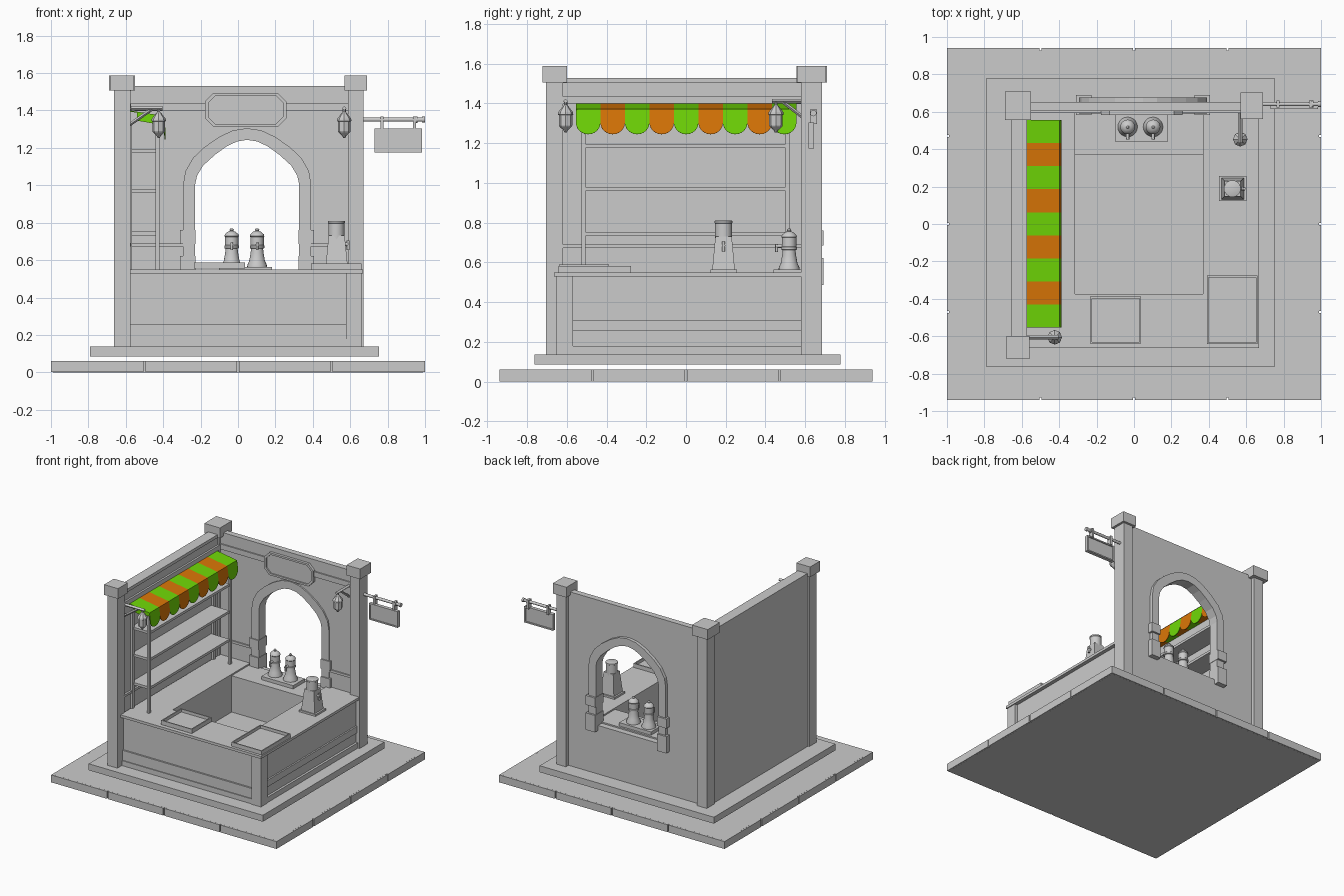
import bpy, bmesh, math
from mathutils import Vector

if "Cube" in bpy.data.objects:
    bpy.data.objects.remove(bpy.data.objects["Cube"])


def finish(name, bm, mat=None, smooth=False):
    bmesh.ops.recalc_face_normals(bm, faces=bm.faces)
    me = bpy.data.meshes.new(name)
    bm.to_mesh(me)
    bm.free()
    ob = bpy.data.objects.new(name, me)
    bpy.context.collection.objects.link(ob)
    if mat:
        me.materials.append(mat)
    if smooth:
        bpy.ops.object.select_all(action='DESELECT')
        ob.select_set(True)
        bpy.context.view_layer.objects.active = ob
        bpy.ops.object.shade_smooth_by_angle(angle=math.radians(35))
    return ob


def box(name, x0, x1, y0, y1, z0, z1, top=1.0):
    """Box from limits; top scales the upper face for a taper."""
    bm = bmesh.new()
    bmesh.ops.create_cube(bm, size=1)
    for v in bm.verts:
        k = top if v.co.z > 0 else 1
        v.co = ((x0 + x1) / 2 + v.co.x * (x1 - x0) * k,
                (y0 + y1) / 2 + v.co.y * (y1 - y0) * k,
                (z0 + z1) / 2 + v.co.z * (z1 - z0))
    return finish(name, bm)


def prism(name, pts, y0, y1, mat=None):
    """Extrude an xz outline along y."""
    bm = bmesh.new()
    f = bm.faces.new([bm.verts.new((x, y0, z)) for x, z in pts])
    r = bmesh.ops.extrude_face_region(bm, geom=[f])
    for v in r['geom']:
        if isinstance(v, bmesh.types.BMVert):
            v.co.y = y1
    return finish(name, bm, mat)


def lathe(name, x, y, prof, n=20):
    """Revolve (radius, z) points about a vertical axis."""
    bm = bmesh.new()
    rings = [[bm.verts.new((x + r * math.cos(2 * math.pi * i / n),
                            y + r * math.sin(2 * math.pi * i / n), z)) for i in range(n)] for r, z in prof]
    for a, b in zip(rings, rings[1:]):
        for i in range(n):
            bm.faces.new((a[i], a[(i + 1) % n], b[(i + 1) % n], b[i]))
    bm.faces.new(rings[0])
    bm.faces.new(rings[-1])
    return finish(name, bm, smooth=n > 8)


def rod(name, a, b, r, n=12):
    a, b = Vector(a), Vector(b)
    bm = bmesh.new()
    bmesh.ops.create_cone(bm, cap_ends=True, segments=n, radius1=r, radius2=r, depth=(b - a).length)
    q = Vector((0, 0, 1)).rotation_difference(b - a)
    for v in bm.verts:
        v.co = q @ v.co + (a + b) / 2
    return finish(name, bm, smooth=n > 8)


def material(name, col):
    m = bpy.data.materials.new(name)
    m.diffuse_color = (*col, 1)
    m.use_nodes = True
    m.node_tree.nodes["Principled BSDF"].inputs["Base Color"].default_value = m.diffuse_color
    return m


green = material("green_cloth", (.16, .68, .002))
orange = material("orange_cloth", (.7, .18, .002))

# floor plinth
box("floor_plinth", -.795, .75, -.758, .781, .089, .141)

# corner posts with caps
for x0, x1, y0, y1, c in ((-.667, -.58, .587, .687, .026), (.583, .668, .584, .688, .018),
                          (-.667, -.58, -.701, -.614, .018)):
    box("wall_post", x0, x1, y0, y1, .138, 1.52)
    box("post_cap", x0 - c, x1 + c, y0 - c, y1 + c, 1.51, 1.592)

# back wall with a pointed arch opening
C = .045
inner = [(.278, 1.01), (.268, 1.055), (.235, 1.11), (.172, 1.167), (.11, 1.212), (.055, 1.238), (0, 1.247)]
outer = [(.342, 1.01), (.33, 1.08), (.29, 1.15), (.23, 1.207), (.15, 1.263), (.075, 1.298), (0, 1.309)]


def arch(half, z):
    full = [(half[0][0], z)] + half
    return [(C - x, h) for x, h in full] + [(C + x, h) for x, h in full[-2::-1]]


prism("back_wall", [(-.6, .53)] + arch(inner, .53) + [(.6, .53), (.6, 1.535), (-.6, 1.535)], .608, .655)
box("back_wall_base", -.6, .6, .608, .655, .138, .53)
prism("arch_frame", arch(outer, .5) + arch(inner, .5)[::-1], .596, .68)
for s in (-1, 1):
    for z0, z1 in ((.49, .625), (.69, .765)):
        xs = sorted((C + s * .275, C + s * .358))
        box("arch_block", *xs, .588, .695, z0, z1)

# left wall and wall mouldings
box("left_wall", -.655, -.592, -.64, .62, .138, 1.51)
box("left_wall_cap", -.66, -.575, -.64, .62, 1.508, 1.533)
box("left_picture_rail", -.595, -.577, -.62, .6, 1.4, 1.438)
box("left_chair_rail", -.595, -.577, -.62, .6, .676, .695)
box("back_picture_rail", -.59, .59, .598, .612, 1.402, 1.444)
for x0, x1 in ((-.59, -.29), (.38, .59)):
    box("back_chair_rail", x0, x1, .598, .612, .676, .695)

# counter around a sunken middle; the back run sits slightly lower
for x0, x1, y0, y1, dx, dy, dz in ((-.585, .665, -.66, -.37, .03, .035, 0), (-.585, -.32, -.37, .608, 0, 0, 0),
                                   (.365, .665, -.37, .608, .03, 0, 0), (-.32, .365, .375, .608, 0, 0, .012)):
    box("counter_top", x0, x1, y0, y1, .532 - dz, .553 - dz)
    box("counter_body", x0, x1 - dx, y0 + dy, y1, .138, .532 - dz)
box("inner_floor", -.33, .38, -.38, .38, .138, .25)
box("counter_corner_post", .573, .657, -.65, -.566, .138, .532)
for z0, z1, d in ((.138, .184, .018), (.261, .315, .012)):
    box("counter_side_rail", .62, .635 + d, -.57, .592, z0, z1)
box("counter_front_skirting", -.58, .575, -.645, -.61, .138, .181)
box("counter_front_rail", -.58, .575, -.638, -.61, .181, .261)


# shallow trays
def tray(x0, x1, y0, y1, z0, z1, w=.009):
    box("tray_bottom", x0, x1, y0, y1, z0, z0 + .01)
    for a, b in ((x0, x0 + w), (x1 - w, x1)):
        box("tray_side", a, b, y0, y1, z0, z1)
    for a, b in ((y0, y0 + w), (y1 - w, y1)):
        box("tray_side", x0, x1, a, b, z0, z1)


tray(-.238, .034, -.636, -.384, .558, .592)
tray(.386, .656, -.638, -.272, .552, .585)

# shelf unit
for z in (.736, .964, 1.179):
    box("shelf", -.593, -.43, -.506, .504, z, z + .02)
for y in (-.523, .504):
    for x in (-.444, -.59):
        box("shelf_upright", x, x + .02, y, y + .022, .553, 1.33)

# striped awning with scalloped valance
W = 1.11 / 9
for i in range(9):
    y0 = -.55 + W * i
    bm = bmesh.new()
    a = [bm.verts.new(p) for p in ((-.59, y0, 1.405), (-.59, y0 + W, 1.405),
                                   (-.402, y0 + W, 1.375), (-.402, y0, 1.375))]
    bm.faces.new(a)
    edge = [bm.verts.new((-.392, y0 + W / 2 - W / 2 * math.cos(math.pi * k / 12),
                          1.307 - .058 * math.sin(math.pi * k / 12))) for k in range(13)]
    bm.faces.new([a[3]] + edge + [a[2]])
    ob = finish("awning_stripe", bm, orange if i % 2 else green)
    m = ob.modifiers.new("thickness", 'SOLIDIFY')
    m.thickness = .006
for y in (-.55, .554):
    prism("awning_end", [(-.545, 1.396), (-.4, 1.372), (-.4, 1.35), (-.46, 1.335), (-.545, 1.35)], y, y + .006, green)


# hanging lanterns on braced arms
def lantern(x, y, dx, dy, length):
    a = Vector((x, y, 1.415))
    d = Vector((dx, dy, 0))
    rod("lantern_arm", a - d * .02, a + d * length, .012, 4)
    rod("lantern_brace", a + d * .03, a + d * length + Vector((0, 0, -.09)), .009, 4)
    lathe("lantern", x, y, [(.006, 1.258), (.012, 1.27), (.031, 1.287), (.034, 1.293), (.034, 1.345), (.039, 1.348),
                            (.037, 1.36), (.014, 1.39), (.008, 1.395), (.008, 1.415)], 8)


lantern(-.428, -.602, -1, 0, .16)
lantern(.564, .457, 0, 1, .148)


# octagonal wall plaque
def octagon(x, z, hx, hz, c):
    return [(x - hx + c, z - hz), (x + hx - c, z - hz), (x + hx, z - hz + c), (x + hx, z + hz - c),
            (x + hx - c, z + hz), (x - hx + c, z + hz), (x - hx, z + hz - c), (x - hx, z - hz + c)]


prism("plaque_panel", octagon(.037, 1.407, .21, .083, .04), .597, .612)
out, inn = octagon(.037, 1.407, .218, .09, .045), octagon(.037, 1.407, .2, .075, .038)
for k in range(8):
    j = (k + 1) % 8
    prism("plaque_border", [out[k], out[j], inn[j], inn[k]], .587, .61)

# hanging side sign
rod("sign_rod", (.66, .645, 1.355), (.985, .645, 1.355), .011)
rod("sign_rod_tip", (.945, .645, 1.355), (.955, .645, 1.355), .018)
rod("sign_rod_end", (.98, .645, 1.355), (.995, .645, 1.355), .016)
for x in (.765, .94):
    box("sign_hanger", x - .008, x + .008, .627, .663, 1.3, 1.373)
box("sign_board", .733, .972, .626, .64, 1.182, 1.302)
for z in (1.178, 1.298):
    box("sign_border", .725, .98, .62, .648, z, z + .01)
for x in (.725, .97):
    box("sign_border", x, x + .01, .62, .648, 1.178, 1.308)

# twin dispensers on a base plate
box("dispenser_plate", -.105, .177, .444, .592, .54, .568)
for x in (-.038, .098):
    lathe("bell_dispenser", x, .523, [(.053, .566), (.052, .578), (.042, .6), (.035, .64), (.032, .665), (.039, .668),
                                      (.039, .68), (.036, .684), (.036, .728), (.039, .732), (.036, .742),
                                      (.02, .756), (.009, .76), (.012, .766), (.006, .774)])
    rod("dispenser_tap", (x, .5, .686), (x, .455, .686), .009)
    rod("tap_spout", (x, .46, .697), (x, .46, .657), .007)

# tall dispenser on a tapered stand
box("stand_plate", .45, .597, .128, .261, .55, .568)
box("tapered_stand", .464, .583, .136, .25, .566, .735, .72)
lathe("tank", .522, .193, [(.043, .69), (.043, .8), (.045, .802), (.045, .812), (.041, .814)], 24)
rod("tank_tap", (.55, .193, .689), (.59, .193, .689), .009)
rod("tank_spout", (.585, .193, .709), (.585, .193, .659), .008)

# settle everything above the paving by a small common offset
for ob in bpy.data.objects:
    ob.location = (.004, -.004, -.004)

# paving: seams show on the edges only
box("ground_slab", -.988, .988, -.928, .928, 0, .06)
for i in range(4):
    for j in range(4):
        box("paving_tile", -1 + .5 * i + .005 * (i > 0), -.5 + .5 * i - .005 * (i < 3),
            -.94 + .47 * j + .005 * (j > 0), -.47 + .47 * j - .005 * (j < 3), .0005, .0597)
